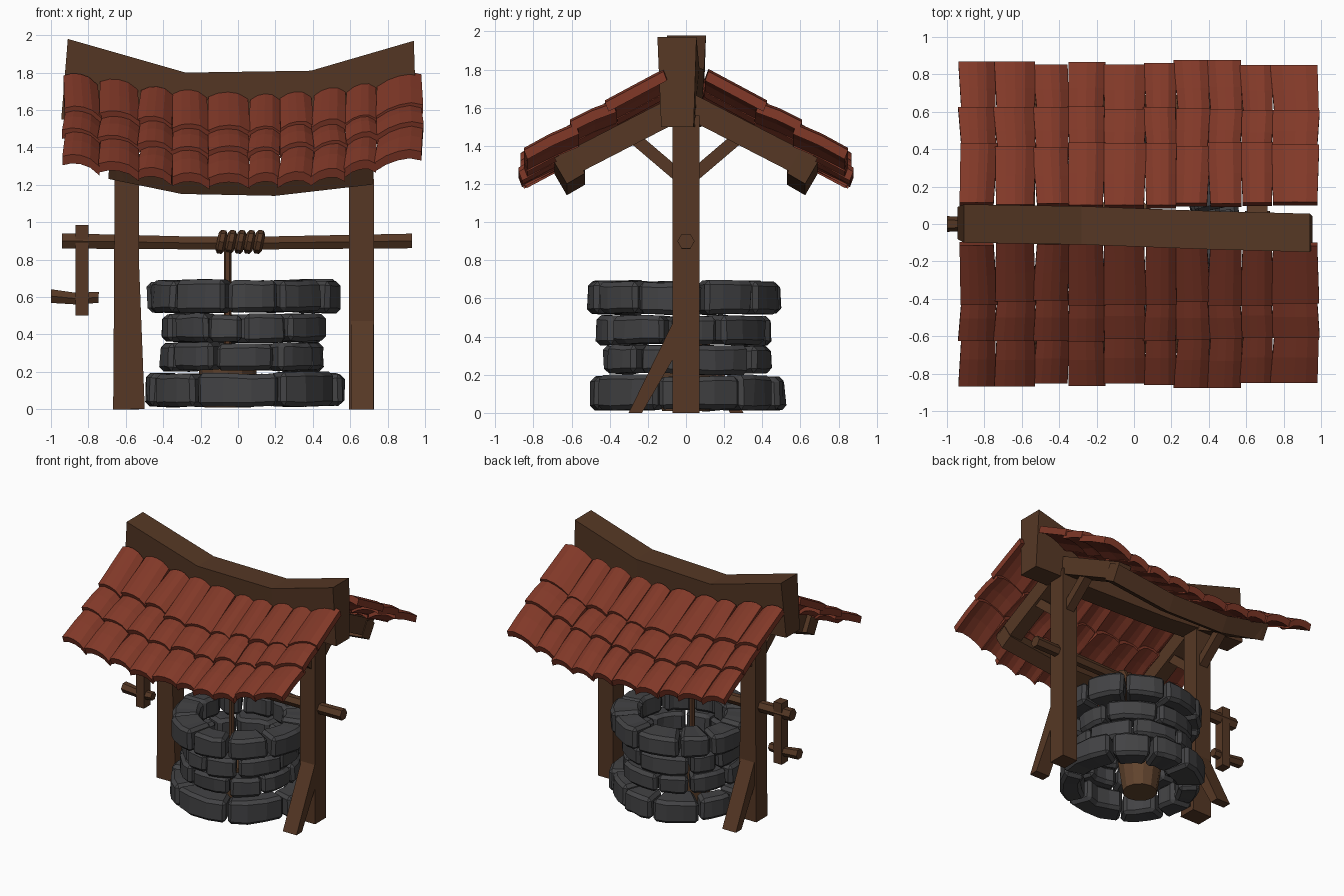
import bpy, bmesh, math, random
from mathutils import Vector as V

random.seed(4)
cube = bpy.data.objects.get("Cube")
if cube:
    bpy.data.objects.remove(cube)


def material(name, rgb):
    m = bpy.data.materials.new(name)
    m.use_nodes = True
    m.diffuse_color = (*rgb, 1)
    m.node_tree.nodes["Principled BSDF"].inputs["Base Color"].default_value = (*rgb, 1)
    return m


WOOD = material("dark wood", (.092, .039, .018))
PALE = material("bucket wood", (.12, .058, .027))
TILE = material("clay tile", (.22, .040, .021))
STONE = material("dark stone", (.055, .055, .058))


def loft(bm, rings):
    """Skin a closed tube through matching rings of points and cap both ends."""
    rows = [[bm.verts.new(p) for p in ring] for ring in rings]
    n = len(rows[0])
    for a, b in zip(rows, rows[1:]):
        for i in range(n):
            j = (i + 1) % n
            bm.faces.new((a[i], a[j], b[j], b[i]))
    bm.faces.new(rows[0])
    bm.faces.new(rows[-1])


def finish(name, bm, mat, bevel=0):
    bmesh.ops.recalc_face_normals(bm, faces=bm.faces)
    me = bpy.data.meshes.new(name)
    bm.to_mesh(me)
    bm.free()
    ob = bpy.data.objects.new(name, me)
    me.materials.append(mat)
    bpy.context.collection.objects.link(ob)
    if bevel:
        mod = ob.modifiers.new("worn edges", "BEVEL")
        mod.width, mod.segments, mod.limit_method = bevel, 1, "ANGLE"
        mod.angle_limit = math.radians(40)
    return ob


def beam(name, pts, w, h, ref=(0, 1, 0), sizes=None):
    """Square timber along a path."""
    pts = [V(p) for p in pts]
    d = (pts[-1] - pts[0]).normalized()
    side = d.cross(V(ref)).normalized()
    up = side.cross(d)
    bm = bmesh.new()
    loft(bm, [[p + side * (a * w * k / 2) + up * (b * h / 2)
               for a, b in ((-1, -1), (1, -1), (1, 1), (-1, 1))]
              for p, k in zip(pts, sizes or [1] * len(pts))])
    return finish(name, bm, WOOD)


def rod(name, pts, radii, mat, sides=6):
    """Round bar along a path."""
    pts = [V(p) for p in pts]
    q = (pts[-1] - pts[0]).to_track_quat("Z", "Y")
    turns = [2 * math.pi * i / sides for i in range(sides)]
    bm = bmesh.new()
    loft(bm, [[p + q @ V((r * math.cos(t), r * math.sin(t), 0)) for t in turns]
              for p, r in zip(pts, radii)])
    return finish(name, bm, mat)


# Stone rings of the well wall
def stone_ring(name, z0, z1, r_out, r_in, count, start):
    bm = bmesh.new()
    weights = [random.uniform(.65, 1.35) for _ in range(count)]
    a = start
    for w in weights:
        span = 2 * math.pi * w / sum(weights)
        a0, a1 = a + .018, a + span - .018
        ro = r_out + random.uniform(-.025, .015)
        ri = r_in + random.uniform(-.03, .02)
        lo, hi = z0 + random.uniform(0, .012), z1 - random.uniform(0, .015)
        rings = []
        for k in range(4):
            t = a0 + (a1 - a0) * k / 3
            rings.append([(.03 + (r + random.uniform(-.01, .01)) * math.cos(t),
                           -.01 + (r + random.uniform(-.01, .01)) * math.sin(t),
                           z + random.uniform(-.005, .005))
                          for r, z in ((ri, lo), (ro, lo), (ro, hi), (ri, hi))])
        loft(bm, rings)
        a += span
    finish(name, bm, STONE, .024)


stone_ring("well_base_ring", .01, .2, .525, .34, 9, .6)
stone_ring("well_lower_ring", .2, .36, .45, .29, 9, .1)
stone_ring("well_middle_ring", .355, .515, .45, .29, 9, .45)
stone_ring("well_rim_ring", .515, .695, .51, .31, 10, .2)

# Posts, foot braces, rafters and struts on each side
for label, x, s in (("left", .66, -1), ("right", -.595, 1)):
    foot = 1.3 if x < 0 else 1.02
    beam(f"{label}_post", [(x + (foot - 1) * .04, 0, 0), (x, 0, .75), (x, 0, 1.56)],
         .13, .14, sizes=[foot, 1.03, 1])
    beam(f"{label}_foot_brace", [(x + .005, s * .255, -.02), (x + .005, s * .0, .5)],
         .12, .1, (0, 1, 0))
    for tag, f in (("front", -1), ("back", 1)):
        beam(f"{label}_{tag}_rafter", [(x, 0, 1.62), (x, f * .66, 1.28)], .11, .13, (0, 0, 1))
        beam(f"{label}_{tag}_strut", [(x, 0, 1.21), (x, f * .27, 1.44)], .07, .065, (0, 0, 1))

# Trim the foot braces flush with the ground
for ob in [o for o in bpy.data.objects if o.name.endswith("foot_brace")]:
    for v in ob.data.vertices:
        if v.co.z < .1:
            v.co.y += math.copysign(v.co.z * .5, ob.data.vertices[0].co.y)
            v.co.z = 0

# Sagging eave purlins
for tag, f in (("front", -1), ("back", 1)):
    beam(f"{tag}_purlin", [(-.69, f * .61, 1.315), (-.3, f * .61, 1.235),
                           (.2, f * .61, 1.225), (.72, f * .61, 1.285)],
         .11, .13, (0, f * .5, .86))

# Swayback ridge beam
bm = bmesh.new()
sections = [(-.91, -.945, 1.98, 1.55, .005), (-.28, -.28, 1.8, 1.5, -.005),
            (.39, .39, 1.81, 1.5, -.03), (.94, .955, 1.97, 1.5, -.045)]
loft(bm, [[(xt, y - .105, zt), (xt, y + .1, zt), (xb, y + .085, zb), (xb, y - .085, zb)]
          for xt, xb, zt, zb, y in sections])
finish("ridge_beam", bm, WOOD)

# Arched roof tiles in overlapping rows, the same layout on both slopes
COLUMNS = [-.93, -.74, -.53, -.35, -.16, .06, .225, .4, .575, .74, .985]
ROWS = [(.1, .42), (.37, .62), (.57, .86)]
ARCH = [0, .024, .032, .026, -.004]


def roof_z(x, y):
    return 1.725 - .6 * y + .15 * x * x


tiles = []
for row, (y0, y1) in enumerate(ROWS):
    for x0, x1 in zip(COLUMNS, COLUMNS[1:]):
        skew = random.uniform(-.02, .02)
        tiles.append((row, x0, x1, y0 + random.uniform(0, .02),
                      y1 + random.uniform(-.015, .02), skew, random.uniform(-.008, .01)))

for tag, f in (("front", -1), ("back", 1)):
    for row in range(len(ROWS)):
        bm = bmesh.new()
        for r, x0, x1, y0, y1, skew, lift in tiles:
            if r != row:
                continue
            rings = []
            for k in (0, .5, 1):
                y = y0 + (y1 - y0) * k
                shift, grow = skew * (k - .5), .008 * (k - .5)
                rise = lift + (-.015 if k == 0 and row else .018 * k)
                top, under = [], []
                for i, bump in enumerate(ARCH):
                    x = x0 - grow + (x1 - x0 + 2 * grow) * i / 4 + shift
                    z = roof_z(x, y) + bump + rise
                    top.append((x, f * y, z))
                    under.append((x, f * (y - .018), z - .048))
                rings.append(top + under[::-1])
            loft(bm, rings)
        finish(f"{tag}_tile_row_{row + 1}", bm, TILE)

# Axle with wound rope
rod("axle", [(-.94, 0, .9), (-.3, 0, .89), (.2, 0, .89), (.93, 0, .9)],
    [.047, .04, .04, .045], WOOD)
for i in range(5):
    x = -.088 + i * .05
    rod(f"rope_coil_{i + 1}", [(x - .024, 0, .9), (x - .012, 0, .897), (x + .012, 0, .893),
                               (x + .024, 0, .89)], [.045, .064, .064, .045], WOOD, 8)
rod("hanging_rope", [(-.055, 0, .88), (-.055, 0, .2)], [.021, .021], WOOD)

# Bucket inside the well
rod("bucket", [(-.055, 0, .01), (-.055, 0, .27), (-.055, 0, .27), (-.055, 0, .05)],
    [.125, .165, .14, .11], PALE, 12)

# Crank
beam("crank_arm", [(-.835, 0, .5), (-.835, 0, .985)], .07, .08)
rod("crank_handle", [(-1, 0, .605), (-.87, 0, .592), (-.745, 0, .598)], [.042, .036, .034], WOOD)
